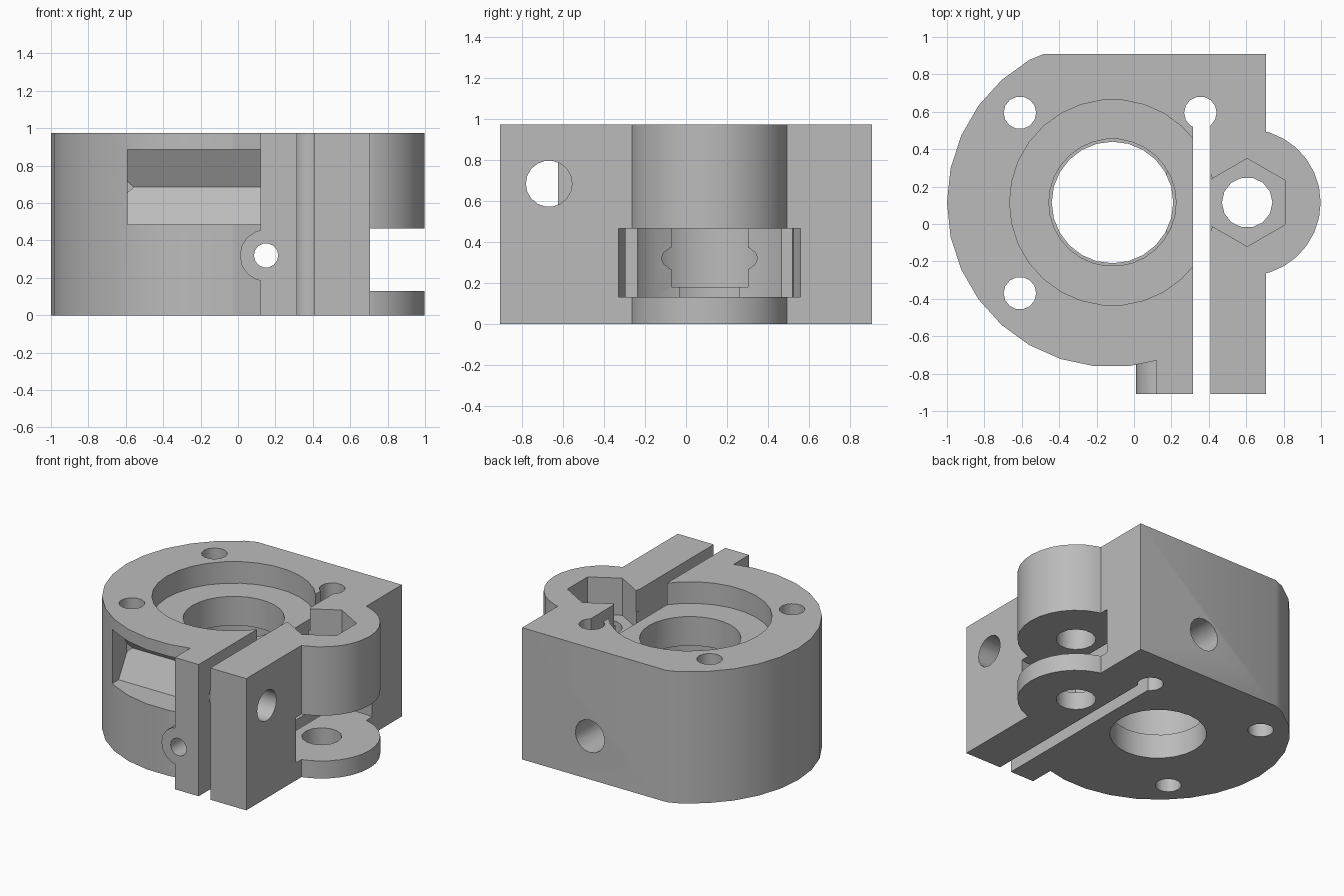
import bpy, bmesh, math
from mathutils import Vector

cube = bpy.data.objects.get("Cube")
if cube:
    bpy.data.objects.remove(cube, do_unlink=True)

grey = bpy.data.materials.new("plain grey")
grey.use_nodes = True
COLOUR = (0.5, 0.5, 0.5, 1)
grey.diffuse_color = COLOUR
grey.node_tree.nodes["Principled BSDF"].inputs["Base Color"].default_value = COLOUR


def prism(name, points, lo, hi, axis="z"):
    """Extrude a flat outline from lo to hi along an axis."""
    place = {"x": lambda a, b, h: (h, a, b),
             "y": lambda a, b, h: (a, h, b),
             "z": lambda a, b, h: (a, b, h)}[axis]
    bm = bmesh.new()
    face = bm.faces.new([bm.verts.new(place(a, b, lo)) for a, b in points])
    new = bmesh.ops.extrude_face_region(bm, geom=[face])["geom"]
    bmesh.ops.translate(bm, vec=Vector(place(0, 0, hi - lo)),
                        verts=[v for v in new if isinstance(v, bmesh.types.BMVert)])
    bmesh.ops.recalc_face_normals(bm, faces=bm.faces)
    mesh = bpy.data.meshes.new(name)
    bm.to_mesh(mesh)
    bm.free()
    mesh.materials.append(grey)
    obj = bpy.data.objects.new(name, mesh)
    bpy.context.collection.objects.link(obj)
    return obj


def ring(a, b, radius, sides, turn=0):
    angles = [math.radians(turn) + math.tau * i / sides for i in range(sides)]
    return [(a + radius * math.cos(t), b + radius * math.sin(t)) for t in angles]


def rect(a0, a1, b0, b1):
    return [(a0, b0), (a1, b0), (a1, b1), (a0, b1)]


TOP = 0.975
CX, CY, R = -0.12, 0.115, 0.88        # round housing
LX = 0.605                            # hinge lobe centre
BX = -0.115                           # bore centre

# Housing outline: rounded on one side, squared on the other
arc = [p for p in ring(CX, CY, R, 30)[9:24] if p[1] < 0.9]
outline = ([(0.705, -0.91), (0.705, 0.91), (-0.48, 0.91)] + arc
           + [(-0.03, -0.76), (0.12, -0.73), (0.12, -0.91)])
body = prism("clamp_housing", outline, 0, TOP)

added = [
    prism("hinge_lobe", ring(LX, CY, 0.393, 30), 0, TOP),
    prism("screw_boss", ring(0.15, 0.32, 0.14, 16), -0.91, -0.6, "y"),
]

removed = [
    # Stepped main bore
    prism("bore_recess", ring(BX, CY, 0.55, 30), 0.815, 1.1),
    prism("bore_upper", ring(BX, CY, 0.34, 30), 0.59, 0.9),
    prism("bore_cavity", ring(BX, CY, 0.357, 30), 0.18, 0.6),
    prism("bore_lower", ring(BX, CY, 0.325, 24), -0.1, 0.2),
    # Clamping slot
    prism("slot", rect(0.315, 0.41, -1.1, 0.58), -0.1, 1.1),
    # Hinge gap, nut pocket and pivot hole
    prism("hinge_gap", ring(LX, CY, 0.458, 30), 0.13, 0.465),
    prism("hinge_nut", ring(LX, CY, 0.235, 6, 30), 0.7, 1.1),
    prism("hinge_hole", ring(LX, CY, 0.135, 14), -0.1, 1.1),
    # Clamp bolt and its nut pocket
    prism("bolt_hole", ring(-0.67, 0.685, 0.113, 18), 0.05, 0.9, "x"),
    prism("bolt_nut", ring(-0.67, 0.685, 0.231, 6), -0.59, 0.12, "x"),
    # Set screw hole, wider at the back
    prism("screw_hole", ring(0.15, 0.32, 0.065, 14), -1.1, 1.1, "y"),
    prism("screw_head", ring(0.15, 0.32, 0.12, 16), 0.55, 1.1, "y"),
]
# Vertical mounting holes
for x, y in ((-0.61, 0.595), (-0.61, -0.37), (0.355, 0.595)):
    removed.append(prism("mount_hole", ring(x, y, 0.087, 14), -0.1, 1.1))

bpy.ops.object.select_all(action="DESELECT")
bpy.context.view_layer.objects.active = body
body.select_set(True)
for operation, tools in (("UNION", added), ("DIFFERENCE", removed)):
    for tool in tools:
        mod = body.modifiers.new(tool.name, "BOOLEAN")
        mod.operation = operation
        mod.solver = "EXACT"
        mod.object = tool
        bpy.ops.object.modifier_apply(modifier=mod.name)
        bpy.data.objects.remove(tool, do_unlink=True)

bpy.ops.object.shade_smooth_by_angle(angle=math.radians(31))
